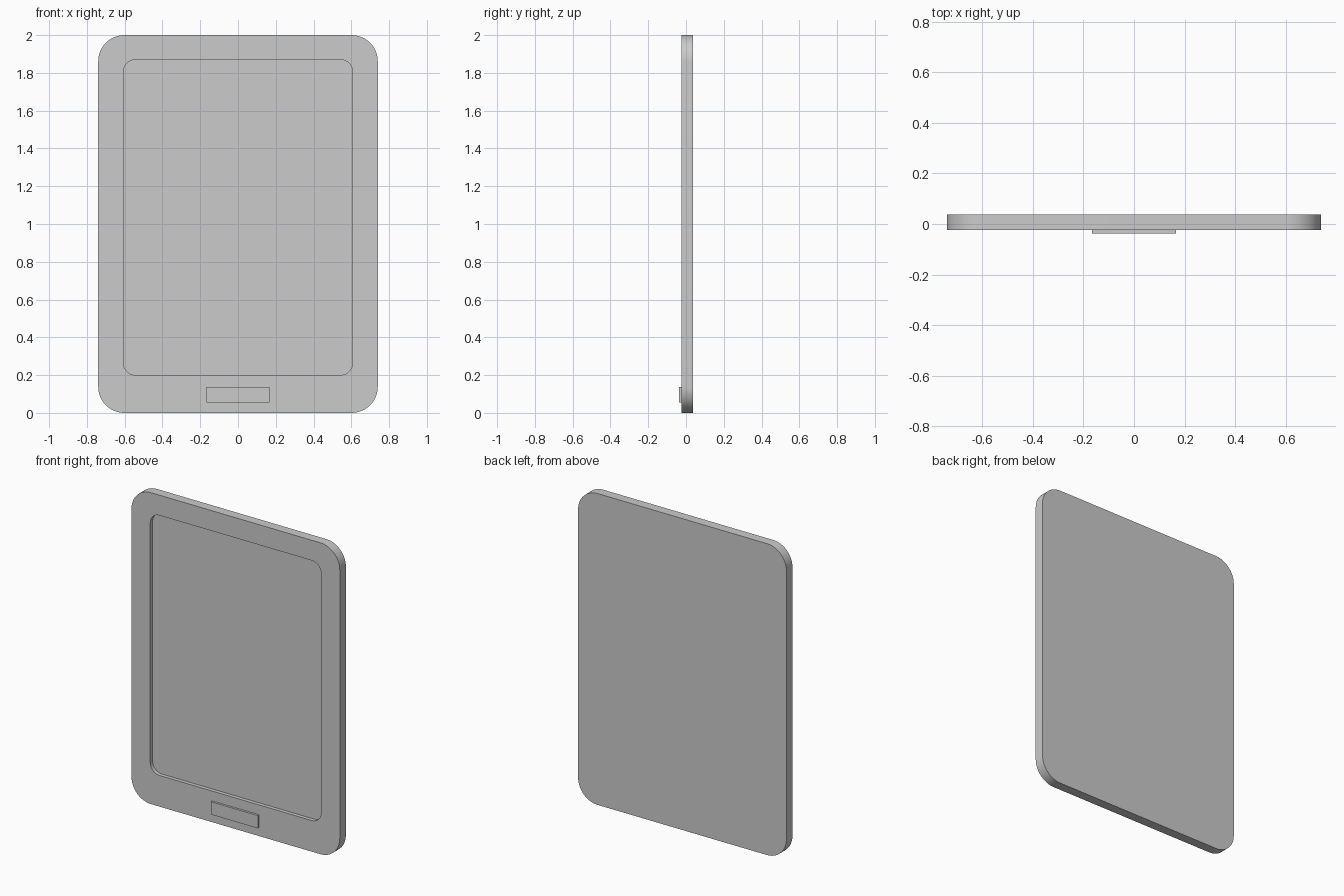
import bpy, bmesh, math

if "Cube" in bpy.data.objects:
    bpy.data.objects.remove(bpy.data.objects["Cube"])

SEG = 12  # segments per rounded corner
FRONT, BACK, FLOOR, TIP = -0.024, 0.038, 0.0, -0.038


def rounded_loop(bm, half_w, z0, z1, r, y):
    """Rounded rectangle of vertices in the XZ plane."""
    centres = [(half_w - r, z1 - r), (-half_w + r, z1 - r),
               (-half_w + r, z0 + r), (half_w - r, z0 + r)]
    verts = []
    for i, (cx, cz) in enumerate(centres):
        for s in range(SEG + 1):
            a = math.pi / 2 * (i + s / SEG)
            verts.append(bm.verts.new((cx + r * math.cos(a), y, cz + r * math.sin(a))))
    return verts


def add_object(name, bm):
    bmesh.ops.recalc_face_normals(bm, faces=bm.faces)
    mesh = bpy.data.meshes.new(name)
    bm.to_mesh(mesh)
    bm.free()
    obj = bpy.data.objects.new(name, mesh)
    bpy.context.collection.objects.link(obj)
    return obj


# Tablet body: back, rim, front bezel, recess wall and screen floor
bm = bmesh.new()
outer = (0.74, 0.0, 2.0, 0.138)
inner = (0.607, 0.2, 1.87, 0.066)
loops = [rounded_loop(bm, *outer, BACK), rounded_loop(bm, *outer, FRONT),
         rounded_loop(bm, *inner, FRONT), rounded_loop(bm, *inner, FLOOR)]
for a, b in zip(loops, loops[1:]):
    for i in range(len(a)):
        j = (i + 1) % len(a)
        bm.faces.new((a[i], a[j], b[j], b[i]))
bm.faces.new(loops[0])
bm.faces.new(loops[-1])
body = add_object("tablet_body", bm)
bpy.context.view_layer.objects.active = body
body.select_set(True)
bpy.ops.object.shade_smooth_by_angle(angle=math.radians(30))

# Button bar: raised at the front and running through to the back face
bm = bmesh.new()
bmesh.ops.create_cube(bm, size=1)
bmesh.ops.scale(bm, vec=(0.334, BACK - TIP, 0.082), verts=bm.verts)
bmesh.ops.translate(bm, vec=(0, (BACK + TIP) / 2, 0.096), verts=bm.verts)
add_object("button", bm)
